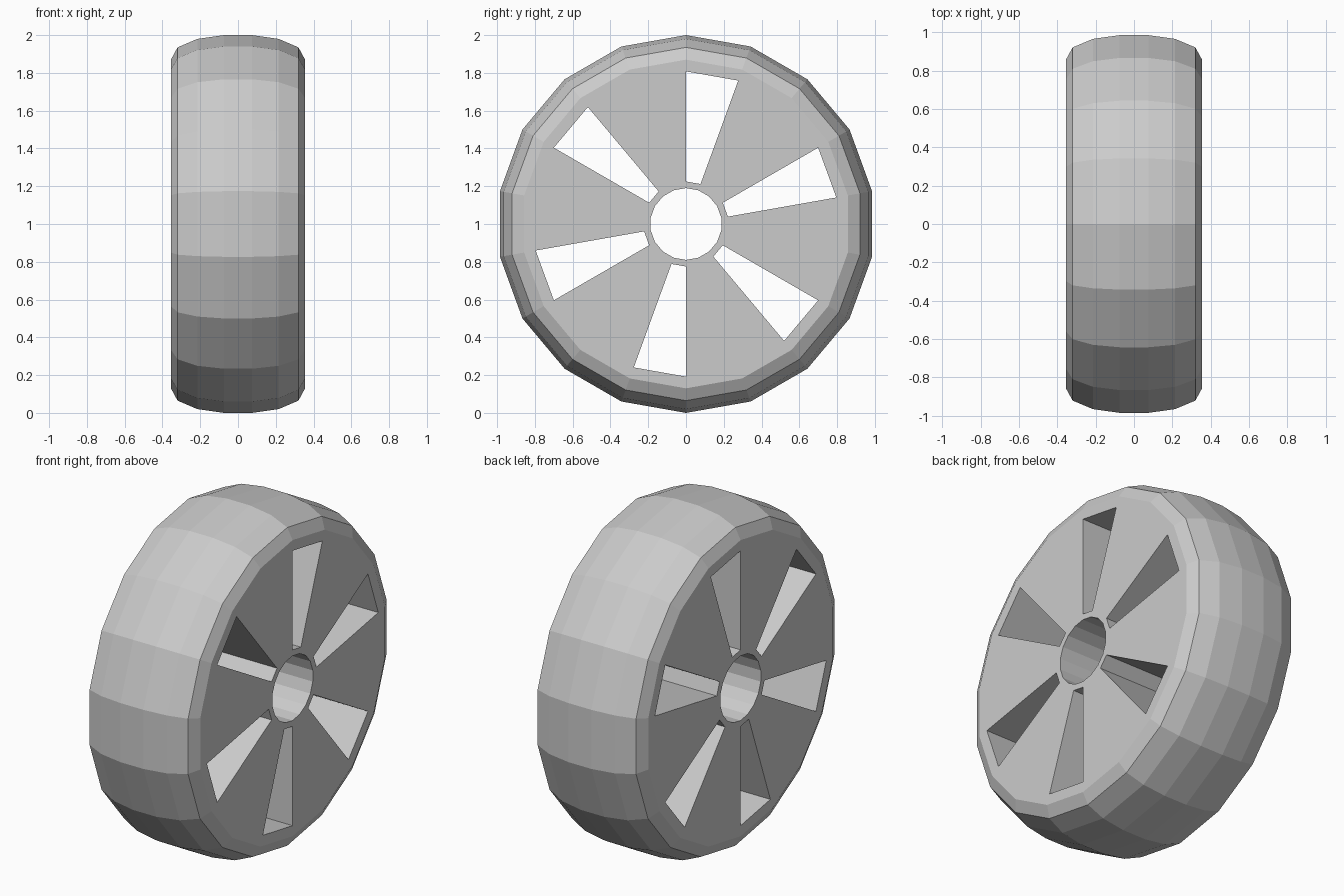
import bpy
import bmesh
from math import sin, cos, tau

cube = bpy.data.objects.get("Cube")
if cube:
    bpy.data.objects.remove(cube, do_unlink=True)

SIDES = 18
HALF = 0.355
# Right half of the closed cross-section: (x, radius) from bore to tread
SIDE = [(HALF, 0.19), (HALF, 0.225), (HALF, 0.808), (HALF, 0.87),
        (0.32, 0.935), (0.215, 0.98), (0.075, 1.0)]
PROFILE = SIDE + [(-x, r) for x, r in reversed(SIDE)]
COUNT = len(PROFILE)
INNER, OUTER = 1, 2                      # rings that bound the windows
MIRROR = lambda i: COUNT - 1 - i         # same ring on the other side

grey = bpy.data.materials.new("grey")
grey.use_nodes = True
colour = (0.6, 0.6, 0.6, 1)
grey.diffuse_color = colour
grey.node_tree.nodes["Principled BSDF"].inputs["Base Color"].default_value = colour

# Rings of vertices around the x axis, starting at the top
bm = bmesh.new()
grid = []
for s in range(SIDES):
    a = tau * s / SIDES
    grid.append([bm.verts.new((x, r * sin(a), 1 + r * cos(a))) for x, r in PROFILE])

for s in range(SIDES):
    a, b = grid[s], grid[(s + 1) % SIDES]
    window = s % 3 == 0                  # every third sector is cut through
    for i in range(COUNT):
        j = (i + 1) % COUNT
        if window and i in (INNER, MIRROR(OUTER)):
            continue
        bm.faces.new((a[i], a[j], b[j], b[i]))
    if window:
        # Four walls of the window
        for ring in (INNER, OUTER):
            bm.faces.new((a[ring], b[ring], b[MIRROR(ring)], a[MIRROR(ring)]))
        for col in (a, b):
            bm.faces.new((col[INNER], col[OUTER], col[MIRROR(OUTER)], col[MIRROR(INNER)]))

bmesh.ops.recalc_face_normals(bm, faces=bm.faces)
mesh = bpy.data.meshes.new("wheel")
bm.to_mesh(mesh)
bm.free()
mesh.materials.append(grey)
wheel = bpy.data.objects.new("wheel", mesh)
bpy.context.collection.objects.link(wheel)
